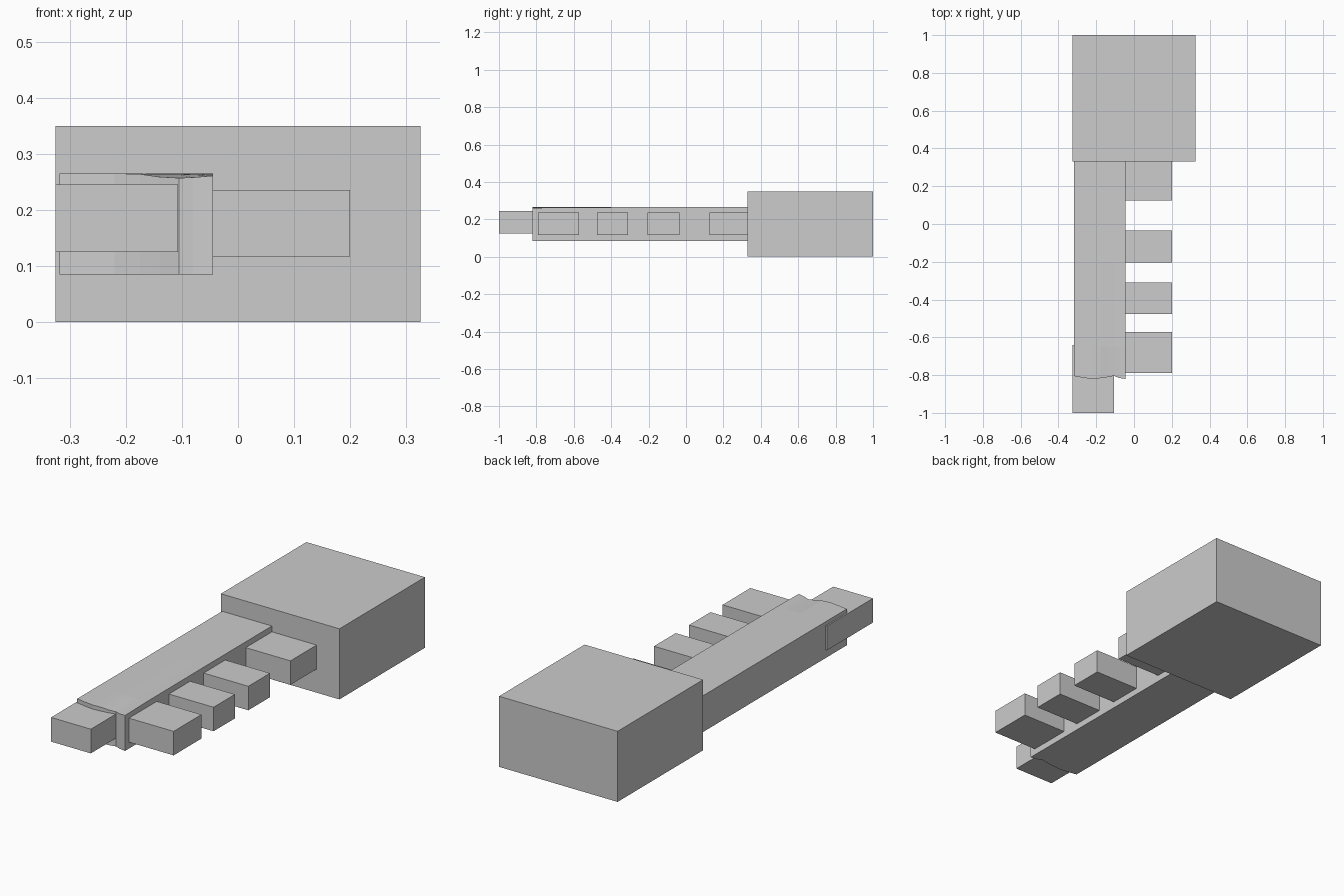
import bpy
import bmesh

old = bpy.data.objects.get("Cube")
if old:
    bpy.data.objects.remove(old, do_unlink=True)

# One plain grey for the whole key
GREY = (0.604, 0.604, 0.604, 1.0)
grey = bpy.data.materials.new("plain grey")
grey.use_nodes = True
grey.diffuse_color = GREY
grey.node_tree.nodes["Principled BSDF"].inputs["Base Color"].default_value = GREY


def add_mesh(name, bm):
    bmesh.ops.recalc_face_normals(bm, faces=bm.faces)
    mesh = bpy.data.meshes.new(name)
    bm.to_mesh(mesh)
    bm.free()
    mesh.materials.append(grey)
    obj = bpy.data.objects.new(name, mesh)
    bpy.context.scene.collection.objects.link(obj)
    return obj


def box(name, xs, ys, zs):
    bm = bmesh.new()
    bmesh.ops.create_cube(bm, size=1)
    for v in bm.verts:
        for axis, (low, high) in enumerate((xs, ys, zs)):
            v.co[axis] = low if v.co[axis] < 0 else high
    return add_mesh(name, bm)


# Square grip
box("grip", (-0.325, 0.325), (0.33, 1.0), (0.0, 0.35))

# Narrow tip, running a little way into the shaft
box("tip", (-0.325, -0.107), (-1.0, -0.64), (0.125, 0.245))

# Row of teeth on the model's left of the shaft
for i, span in enumerate([(0.125, 0.34), (-0.205, -0.035), (-0.477, -0.31), (-0.79, -0.572)]):
    box(f"tooth_{i + 1}", (-0.06, 0.2), span, (0.117, 0.236))

# Shaft: straight bar whose top sinks into a shallow dent at a wavy front end
# Each entry: x, dent depth, front end y
across = [(-0.318, 0.0, -0.805), (-0.27, 0.0, -0.814), (-0.22, 0.0, -0.82),
          (-0.175, 0.001, -0.816), (-0.14, 0.006, -0.811), (-0.105, 0.008, -0.804),
          (-0.08, 0.007, -0.815), (-0.045, 0.004, -0.82)]
BOTTOM, TOP = 0.085, 0.265
bm = bmesh.new()
rings = []
for y, amount in ((0.34, 0.0), (-0.2, 0.0), (-0.65, 0.25), (None, 1.0)):
    top = [bm.verts.new((x, end if y is None else y, TOP - dent * amount))
           for x, dent, end in across]
    bottom = [bm.verts.new((x, end if y is None else y, BOTTOM))
              for x, dent, end in across]
    rings.append((top, bottom))

for (top_a, low_a), (top_b, low_b) in zip(rings, rings[1:]):
    ring_a, ring_b = top_a + low_a[::-1], top_b + low_b[::-1]
    for i in range(len(ring_a)):
        j = (i + 1) % len(ring_a)
        bm.faces.new((ring_a[i], ring_a[j], ring_b[j], ring_b[i]))
for top, low in (rings[0], rings[-1]):
    for i in range(len(top) - 1):
        bm.faces.new((top[i], top[i + 1], low[i + 1], low[i]))
add_mesh("shaft", bm)
